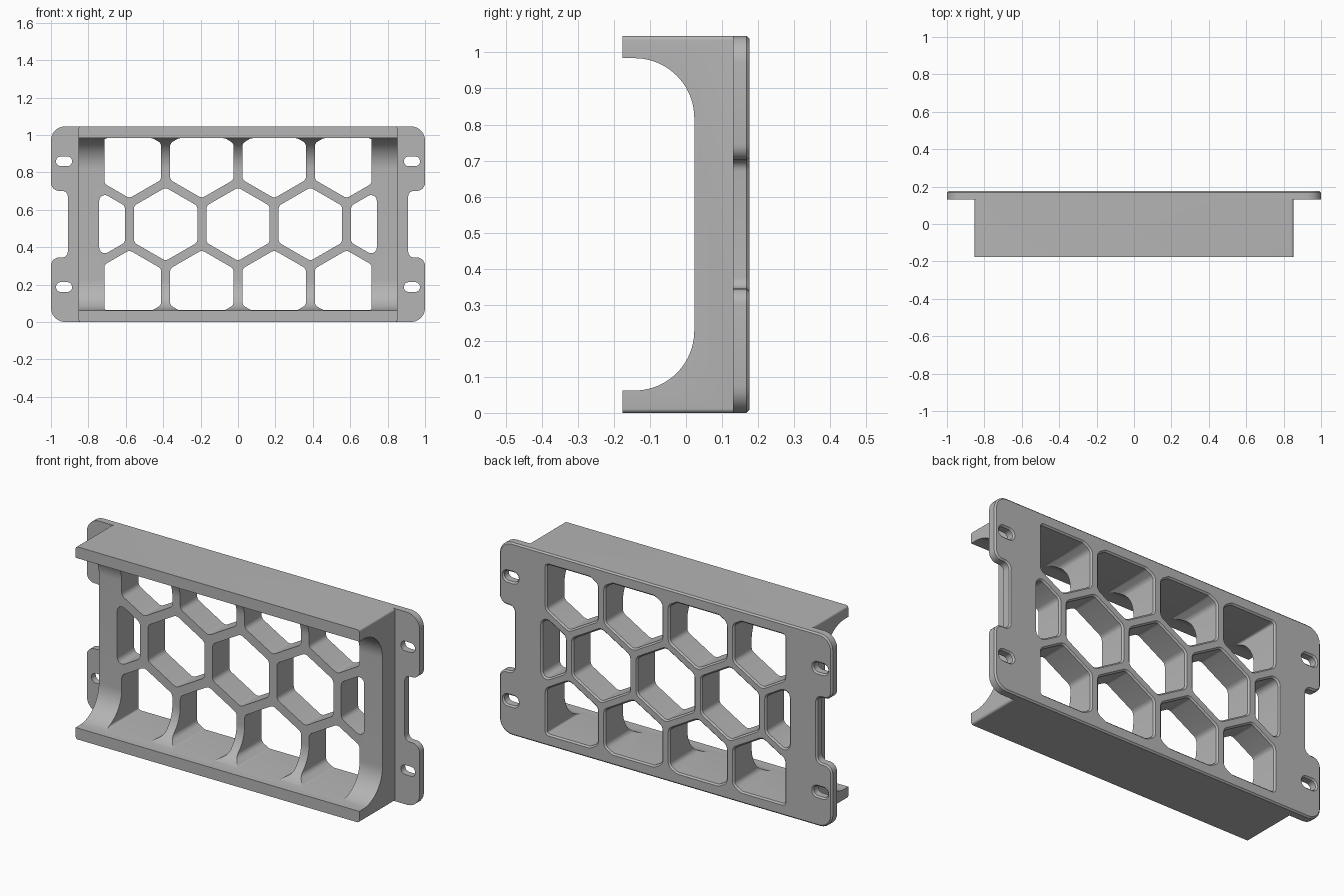
import bpy, bmesh, math
from mathutils import Vector

HEIGHT, DEPTH, MID = 1.046, 0.176, 0.523
BODY_X, PITCH, HEX_R, CHAMFER = 0.852, 0.387, 0.196, 0.008

if "Cube" in bpy.data.objects:
    bpy.data.objects.remove(bpy.data.objects["Cube"])

grey = bpy.data.materials.new("plain grey")
grey.use_nodes = True
colour = (0.46, 0.46, 0.46, 1)
grey.diffuse_color = colour
grey.node_tree.nodes["Principled BSDF"].inputs["Base Color"].default_value = colour


def fillet(corners, steps=6):
    """Round a polygon given as (x, z, radius) corners."""
    out, n = [], len(corners)
    for i, (x, z, r) in enumerate(corners):
        p = Vector((x, z))
        a = Vector(corners[i - 1][:2]) - p
        b = Vector(corners[(i + 1) % n][:2]) - p
        if r <= 0:
            out.append(p)
            continue
        half = a.angle(b) / 2
        t = min(r / math.tan(half), a.length * 0.49, b.length * 0.49)
        r = t * math.tan(half)
        a.normalize()
        b.normalize()
        centre = p + (a + b).normalized() * (r / math.sin(half))
        start, end = p + a * t - centre, p + b * t - centre
        sweep = start.angle_signed(end)
        for k in range(steps + 1):
            w = -sweep * k / steps
            c, s = math.cos(w), math.sin(w)
            out.append(centre + Vector((start.x * c - start.y * s, start.x * s + start.y * c)))
    return out


def grow(points, d):
    """Offset a counter-clockwise outline outwards by d."""
    out = []
    for i, p in enumerate(points):
        u = (p - points[i - 1]).normalized()
        v = (points[(i + 1) % len(points)] - p).normalized()
        normal = Vector((u.y + v.y, -u.x - v.x)).normalized()
        out.append(p + normal * d / max(0.5, normal.dot(Vector((u.y, -u.x)))))
    return out


def clip(points, axis, limit, sign):
    """Keep the part of a polygon where sign * coordinate <= sign * limit."""
    out = []
    for i, p in enumerate(points):
        q = points[i - 1]
        dp, dq = sign * (p[axis] - limit), sign * (q[axis] - limit)
        if dp * dq < 0:
            out.append(q.lerp(p, dq / (dq - dp)))
        if dp <= 0:
            out.append(p)
    return out


def loft(name, rings, place):
    """Skin matching outlines, each given as (points, depth)."""
    bm = bmesh.new()
    loops = [[bm.verts.new(place(p, d)) for p in pts] for pts, d in rings]
    n = len(loops[0])
    for a, b in zip(loops, loops[1:]):
        for i in range(n):
            j = (i + 1) % n
            bm.faces.new((a[i], a[j], b[j], b[i]))
    bm.faces.new(loops[0][::-1])
    bm.faces.new(loops[-1])
    bmesh.ops.recalc_face_normals(bm, faces=bm.faces)
    mesh = bpy.data.meshes.new(name)
    bm.to_mesh(mesh)
    bm.free()
    obj = bpy.data.objects.new(name, mesh)
    mesh.materials.append(grey)
    bpy.context.collection.objects.link(obj)
    return obj


def along_y(p, d):
    return (p.x, d, p.y)


def along_x(p, d):
    return (d, p.x, p.y)


def combine(target, tool, operation):
    mod = target.modifiers.new("join", "BOOLEAN")
    mod.operation, mod.solver, mod.object = operation, "EXACT", tool
    bpy.context.view_layer.objects.active = target
    bpy.ops.object.modifier_apply(modifier=mod.name)
    bpy.data.objects.remove(tool)


def hole(name, outline):
    """Cutter through the whole depth, flared at the back face."""
    back = DEPTH - CHAMFER
    return loft(name, [(outline, -1), (outline, back),
                       (grow(outline, CHAMFER), DEPTH),
                       (grow(outline, CHAMFER), DEPTH + 0.1)], along_y)


# Mounting plate with four ears and a chamfered back edge
half = [(0.91, MID - 0.178, 0.03), (0.91, MID + 0.178, 0.03),
        (1, MID + 0.178, 0.07), (1, HEIGHT, 0.075)]
right = [(1, 0, 0.075), (1, MID - 0.178, 0.07)] + half
left = [(-x, HEIGHT - z, r) for x, z, r in right]
edge = fillet(right + left)
frame = loft("vent_frame", [(edge, 0.131), (edge, DEPTH - CHAMFER),
                            (grow(edge, -CHAMFER), DEPTH)], along_y)

# Deep box body, hollowed at the front by a wide rounded channel
box = fillet([(-BODY_X, 0, 0.012), (BODY_X, 0, 0.012),
              (BODY_X, HEIGHT, 0.012), (-BODY_X, HEIGHT, 0.012)])
body = loft("box_body", [(box, -DEPTH), (box, 0.15)], along_y)
channel = fillet([(-0.5, 0.062, 0), (0.023, 0.062, 0.166),
                  (0.023, HEIGHT - 0.062, 0.166), (-0.5, HEIGHT - 0.062, 0)], 20)
combine(body, loft("channel_cutter", [(channel, -1.2), (channel, 1.2)], along_x),
        "DIFFERENCE")
combine(frame, body, "UNION")

# Honeycomb openings, trimmed to the border
for row in (-1, 0, 1):
    count, border = (5, 0.742) if row == 0 else (4, 0.715)
    for i in range(count):
        cx = (i - (count - 1) / 2) * PITCH
        cz = MID + row * PITCH * math.sin(math.pi / 3)
        cell = [Vector((cx + HEX_R * math.sin(-k * math.pi / 3),
                        cz + HEX_R * math.cos(k * math.pi / 3))) for k in range(6)]
        for axis, limit, sign in ((0, border, 1), (0, -border, -1),
                                  (1, HEIGHT - 0.0635, 1), (1, 0.0635, -1)):
            cell = clip(cell, axis, limit, sign)
        combine(frame, hole("cell_cutter", fillet([(p.x, p.y, 0.03) for p in cell], 5)),
                "DIFFERENCE")

# Screw slots in the ears
for sx in (-1, 1):
    for sz in (-1, 1):
        x, z = sx * 0.93, MID + sz * 0.336
        slot = fillet([(x + a * 0.043, z + b * 0.026, 0.0255)
                       for a, b in ((-1, -1), (1, -1), (1, 1), (-1, 1))])
        combine(frame, hole("slot_cutter", slot), "DIFFERENCE")

bpy.ops.object.select_all(action="DESELECT")
frame.select_set(True)
bpy.context.view_layer.objects.active = frame
bpy.ops.object.shade_smooth_by_angle(angle=math.radians(25))
